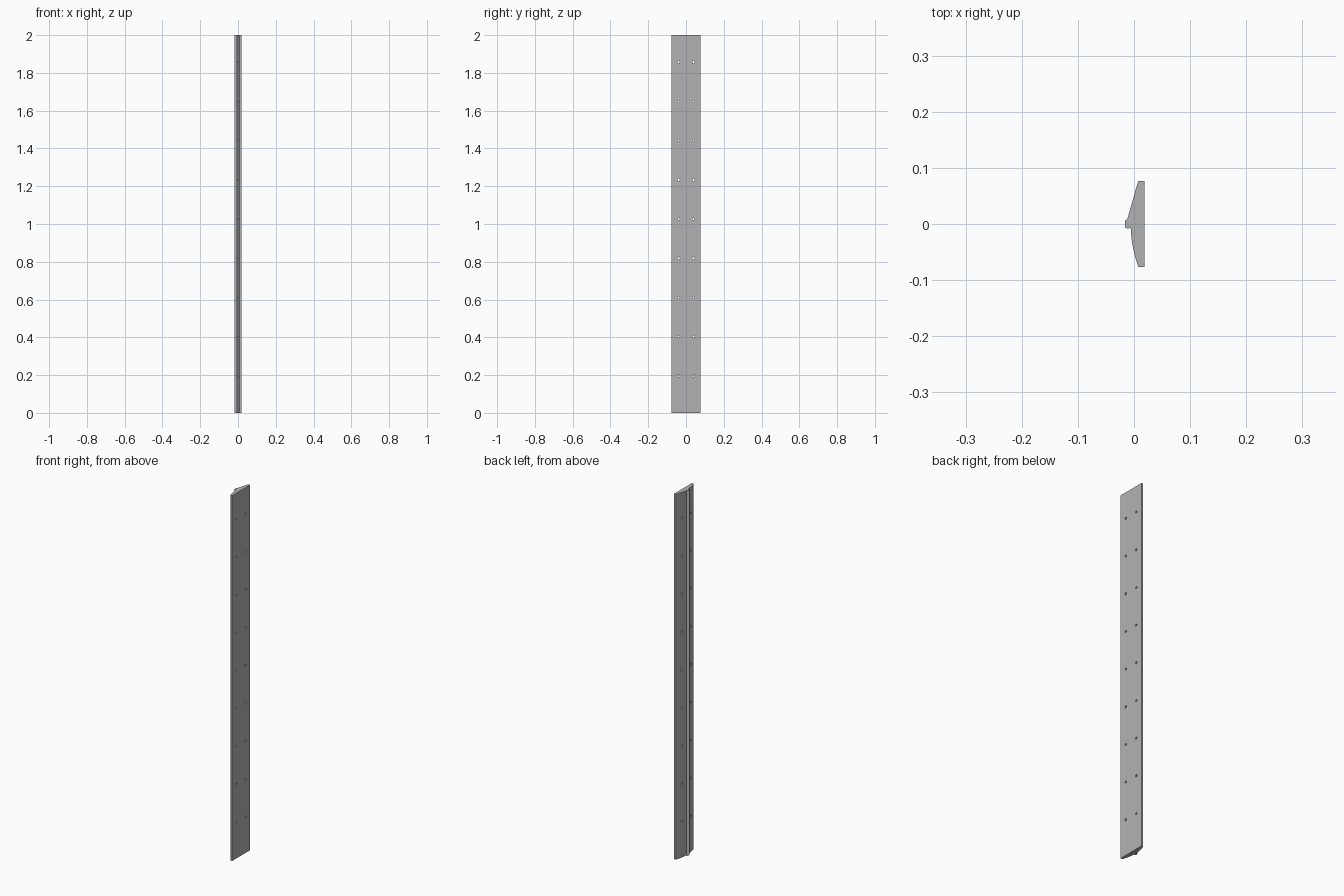
import bpy, bmesh
from math import sin, cos, radians
from mathutils import Matrix

cube = bpy.data.objects.get("Cube")
if cube:
    bpy.data.objects.remove(cube)

HEIGHT, HALF_W = 2.0, 0.077
BACK_X, EDGE_X, CROWN_X = 0.019, 0.008, -0.006
NECK, BULB_R = 0.006, 0.008

grey = bpy.data.materials.new("plain grey")
grey.use_nodes = True
colour = (0.45, 0.45, 0.45, 1)
grey.diffuse_color = colour
grey.node_tree.nodes["Principled BSDF"].inputs["Base Color"].default_value = colour


def add_object(name, bm):
    bmesh.ops.recalc_face_normals(bm, faces=bm.faces)
    mesh = bpy.data.meshes.new(name)
    bm.to_mesh(mesh)
    bm.free()
    obj = bpy.data.objects.new(name, mesh)
    bpy.context.collection.objects.link(obj)
    mesh.materials.append(grey)
    return obj


def crown(y):
    return CROWN_X + (EDGE_X - CROWN_X) * (y / HALF_W) ** 2


# Half of the cross-section: flat back, edge, crowned face, neck and round bead
half = [(BACK_X, HALF_W)]
for i in range(13):
    y = HALF_W + (NECK - HALF_W) * i / 12
    half.append((crown(y), y))
bead_x = -0.019 + BULB_R
for a in range(50, 180, 13):
    half.append((bead_x - BULB_R * cos(radians(180 - a)) * -1, BULB_R * sin(radians(a))))
profile = half + [(-0.019, 0)] + [(x, -y) for x, y in reversed(half)]

# Extruded strip
bm = bmesh.new()
face = bm.faces.new([bm.verts.new((x, y, 0)) for x, y in profile])
grown = bmesh.ops.extrude_face_region(bm, geom=[face])["geom"]
bmesh.ops.translate(bm, vec=(0, 0, HEIGHT),
                    verts=[v for v in grown if isinstance(v, bmesh.types.BMVert)])
strip = add_object("ribbed_strip", bm)

# Two columns of screw holes through the strip
bm = bmesh.new()
for row in range(9):
    for side in (-1, 1):
        place = Matrix.Translation((0, side * 0.039, 0.196 + row * 0.2076))
        bmesh.ops.create_cone(bm, cap_ends=True, segments=16, radius1=0.006, radius2=0.006,
                              depth=0.1, matrix=place @ Matrix.Rotation(radians(90), 4, 'Y'))
cutter = add_object("hole_cutter", bm)
cutter.hide_render = True
cutter.hide_set(True)

cut = strip.modifiers.new("holes", 'BOOLEAN')
cut.operation = 'DIFFERENCE'
cut.solver = 'EXACT'
cut.object = cutter

# Apply the cut, then smooth the curved faces
bpy.ops.object.select_all(action='DESELECT')
strip.select_set(True)
bpy.context.view_layer.objects.active = strip
bpy.ops.object.modifier_apply(modifier=cut.name)
bpy.data.objects.remove(cutter)
bpy.ops.object.shade_smooth_by_angle(angle=radians(25))
